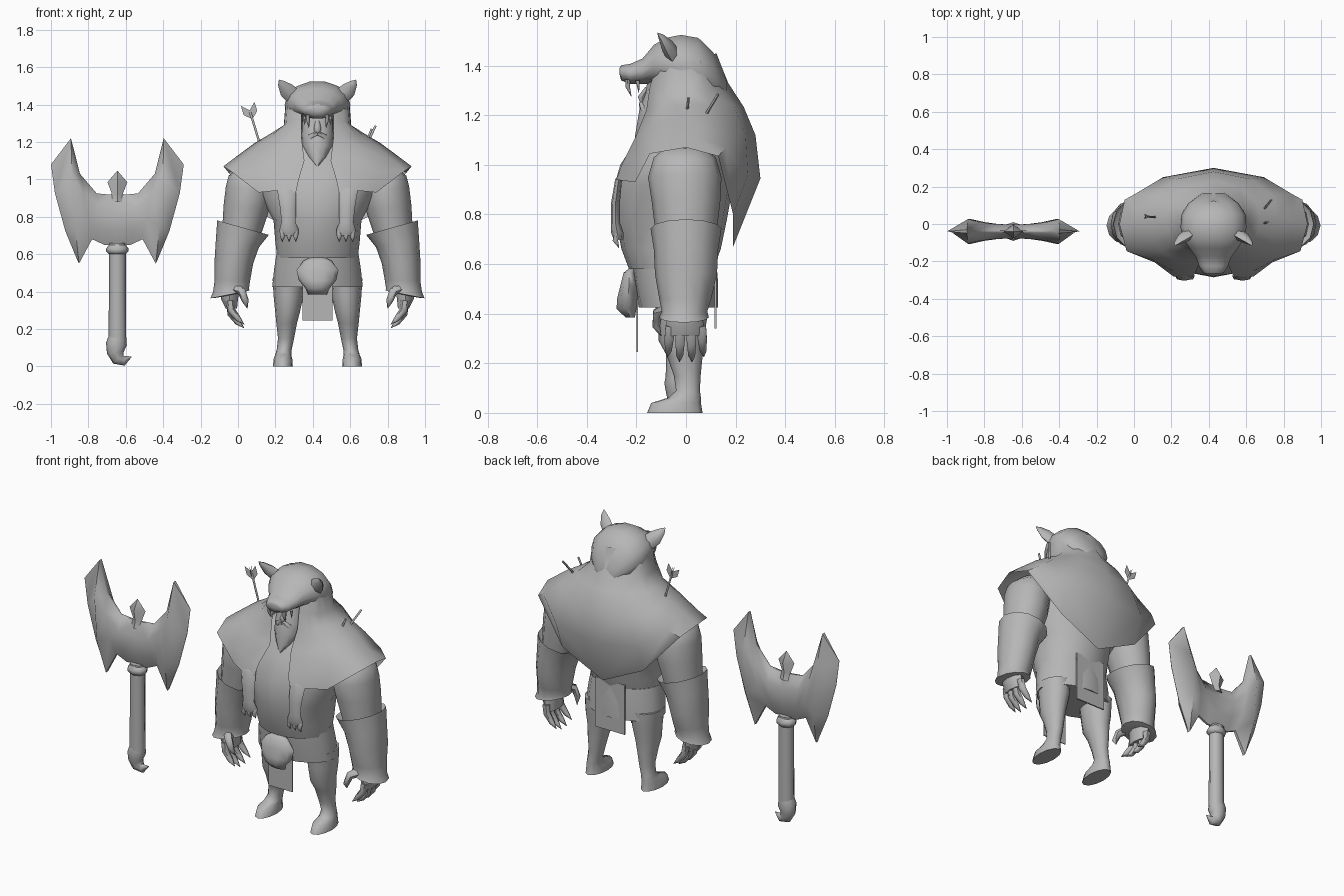
import bpy, bmesh, math
from mathutils import Vector

CX = 0.425                      # centre line of the figure
AX, AY = -0.645, -0.04          # centre line of the axe
grey = bpy.data.materials.new("plain_grey")
grey.diffuse_color = (0.47, 0.47, 0.47, 1)


def add(name, verts, faces, mirror=False, loc=(CX, 0, 0), fix=True):
    me = bpy.data.meshes.new(name)
    me.from_pydata([tuple(v) for v in verts], [], faces)
    if fix:
        bm = bmesh.new()
        bm.from_mesh(me)
        bmesh.ops.recalc_face_normals(bm, faces=bm.faces)
        bm.to_mesh(me)
        bm.free()
    me.materials.append(grey)
    ob = bpy.data.objects.new(name, me)
    ob.location = loc
    bpy.context.collection.objects.link(ob)
    if mirror:
        ob.modifiers.new("mirror", 'MIRROR')
    return ob


def loft(name, rings, cap=True, **kw):
    """Skin closed rings that share one point count."""
    n = len(rings[0])
    verts = [p for r in rings for p in r]
    faces = [(i * n + j, i * n + (j + 1) % n, (i + 1) * n + (j + 1) % n, (i + 1) * n + j)
             for i in range(len(rings) - 1) for j in range(n)]
    if cap:
        faces += [tuple(range(n)), tuple(range(len(verts) - n, len(verts)))]
    return add(name, verts, faces, **kw)


def column(name, rows, n=12, **kw):
    """Stack of ellipses: x, y, z, half width, half depth, optional sideways tilt."""
    rings = []
    for x, y, z, rx, ry, *t in rows:
        tilt = t[0] if t else 0
        ang = [2 * math.pi * k / n for k in range(n)]
        rings.append([(x + rx * math.cos(a), y + ry * math.sin(a), z + tilt * rx * math.cos(a)) for a in ang])
    return loft(name, rings, **kw)


def path(name, pts, n=6, flat=1.0, **kw):
    """Tapered tube through points: x, y, z, radius."""
    ps = [Vector(p[:3]) for p in pts]
    rings = []
    for i, p in enumerate(ps):
        d = (ps[min(i + 1, len(ps) - 1)] - ps[max(i - 1, 0)]).normalized()
        u = d.cross(Vector((0, 1, 0))).normalized()
        v = d.cross(u)
        r = pts[i][3]
        rings.append([p + u * r * math.cos(2 * math.pi * k / n) + v * r * flat * math.sin(2 * math.pi * k / n)
                      for k in range(n)])
    return loft(name, rings, **kw)


def box(name, x, y, z0, z1, t):
    loft(name, [[(-x, y - t, z), (x, y - t, z), (x, y + t, z), (-x, y + t, z)] for z in (z0, z1)])


# Torso, kilt and legs
column("torso", [(0, -.06, .58, .215, .17), (0, -.06, .66, .225, .2), (0, -.06, .78, .235, .225),
                 (0, -.045, .92, .31, .235), (0, -.02, 1.05, .34, .2), (0, 0, 1.15, .22, .16),
                 (0, 0, 1.23, .12, .12)], n=16)
column("kilt", [(0, -.05, .61, .218, .172), (0, -.04, .52, .232, .17), (0, -.03, .425, .242, .16)], n=16)
column("leg", [(.155, -.02, .47, .085, .11), (.155, -.015, .38, .08, .1), (.16, -.02, .29, .066, .09),
               (.165, -.005, .23, .055, .072), (.168, .005, .15, .043, .054), (.178, .008, .09, .04, .048),
               (.183, -.005, .062, .043, .065), (.185, -.04, .04, .05, .1), (.185, -.045, 0, .053, .112)],
       mirror=True)

# Arms, bracers and hands
column("upper_arm", [(.37, -.005, 1.075, .05, .07, -.2), (.37, -.005, 1.03, .105, .125, -.1),
                     (.365, -.005, .95, .125, .148, .1), (.38, 0, .85, .122, .138, .1),
                     (.41, 0, .7, .1, .12, .2)], mirror=True)
column("bracer", [(.40, 0, .72, .115, .12, .25), (.398, 0, .742, .138, .143, .28), (.428, 0, .66, .115, .13, .2),
                  (.447, 0, .56, .103, .125, .1), (.455, -.003, .46, .095, .105, 0), (.462, -.006, .41, .096, .092, -.1),
                  (.468, -.008, .385, .104, .1, -.2), (.465, -.008, .382, .07, .07, -.2)], mirror=True)
column("palm", [(.47, -.005, .43, .055, .07), (.47, -.005, .36, .045, .075), (.46, -.005, .31, .03, .075)],
       n=8, mirror=True)
for i, y in enumerate((-.062, -.022, .02, .06)):
    drop = .02 if i in (0, 3) else 0
    path("finger", [(.468, y, .35, .024), (.46, y * 1.1, .28 + drop, .021),
                    (.425, y * 1.15, .235 + drop, .016), (.392, y * 1.2, .205 + drop, .001)], mirror=True)
path("thumb", [(.445, -.06, .42, .028), (.405, -.115, .40, .023), (.385, -.12, .35, .018),
               (.375, -.1, .31, .001)], mirror=True)

# Fur cape: columns run from the front edge round to the middle of the back
cape = [
    [(.085, -.145, 1.32), (.085, -.16, 1.22), (.07, -.2, 1.1), (.10, -.265, 1.0), (.115, -.285, .93)],
    [(.14, -.125, 1.31), (.15, -.14, 1.22), (.18, -.2, 1.12), (.21, -.255, 1.01), (.215, -.28, .94)],
    [(.168, -.08, 1.3), (.2, -.1, 1.235), (.27, -.15, 1.15), (.33, -.19, 1.04), (.315, -.205, .93)],
    [(.178, -.02, 1.29), (.24, -.04, 1.24), (.33, -.08, 1.17), (.42, -.12, 1.09), (.465, -.145, 1.045)],
    [(.18, .03, 1.29), (.25, .04, 1.245), (.335, .04, 1.195), (.43, .02, 1.125), (.503, 0, 1.07)],
    [(.165, .08, 1.3), (.23, .11, 1.235), (.32, .15, 1.15), (.42, .16, 1.07), (.475, .13, 1.035)],
    [(.1, .13, 1.32), (.14, .195, 1.235), (.2, .24, 1.12), (.27, .25, .96), (.27, .19, .8)],
    [(0, .17, 1.33), (0, .232, 1.235), (0, .28, 1.12), (0, .3, .945), (0, .19, .67)]]
for c in cape:                  # collar row tucked up into the hood
    x, y, z = c[0]
    c.insert(0, (x * .95, y * .72, z + .12))
R = len(cape[0])
add("fur_cape", [p for c in cape for p in c],
    [(i * R + j, i * R + j + 1, (i + 1) * R + j + 1, (i + 1) * R + j)
     for i in range(len(cape) - 1) for j in range(R - 1)], mirror=True, fix=False)

# Paws hanging from the front of the cape
column("cape_paw", [(.16, -.25, .99, .045, .005), (.165, -.272, .94, .05, .014), (.157, -.285, .84, .042, .018),
                    (.155, -.285, .77, .038, .018), (.152, -.278, .73, .052, .025), (.152, -.272, .70, .045, .02)],
       n=8, mirror=True)
for k in (-1, 0, 1):
    path("paw_claw", [(.152 + .034 * k, -.275, .72, .016), (.152 + .036 * k, -.285, .695, .013),
                      (.152 + .036 * k, -.27, .665, .001)], mirror=True)

# Animal head hood: rings along y with lower and upper heights
hood = [(-.268, 1.365, 1.39, .03), (-.262, 1.34, 1.402, .055), (-.225, 1.325, 1.408, .078),
        (-.175, 1.325, 1.43, .095), (-.13, 1.325, 1.485, .13), (-.08, 1.3, 1.515, .162),
        (-.02, 1.27, 1.527, .176), (.05, 1.25, 1.515, .172), (.11, 1.25, 1.455, .135), (.165, 1.25, 1.34, .06)]
loft("hood_head", [[(w * math.cos(2 * math.pi * k / 14), y,
                     (a + b) / 2 + (b - a) / 2 * math.sin(2 * math.pi * k / 14)) for k in range(14)]
                   for y, a, b, w in hood])
path("hood_ear", [(.125, -.05, 1.44, .045), (.165, -.075, 1.478, .042), (.195, -.1, 1.515, .02),
                  (.205, -.115, 1.532, .002)], flat=.6, mirror=True)
path("hood_fang", [(.05, -.235, 1.345, .012), (.05, -.235, 1.315, .01), (.046, -.22, 1.275, .001)], mirror=True)
path("hood_tooth", [(.07, -.195, 1.34, .01), (.068, -.19, 1.29, .001)], mirror=True)

# Bearded face under the hood
column("face", [(0, -.09, 1.36, .08, .06), (0, -.09, 1.29, .082, .075), (0, -.1, 1.24, .085, .085),
                (0, -.12, 1.18, .082, .075), (0, -.155, 1.12, .05, .05), (0, -.205, 1.07, .004, .004)])
path("nose", [(0, -.155, 1.31, .012), (0, -.178, 1.27, .02), (0, -.17, 1.245, .012)])
path("moustache", [(0, -.178, 1.245, .014), (.035, -.17, 1.23, .016), (.06, -.15, 1.17, .002)], mirror=True)

# Waist cloths and the skull ornament
box("front_cloth", .079, -.197, .245, .46, .003)
box("back_cloth", .1, .118, .34, .64, .004)
column("belt_skull", [(0, -.215, .585, .035, .012), (0, -.228, .565, .075, .025), (0, -.23, .515, .112, .036),
                      (0, -.235, .46, .1, .045), (0, -.24, .42, .066, .042), (0, -.225, .385, .05, .02)], n=10)

# Arrows stuck in the cape
shafts = [((.065, .04, 1.36), (.135, .035, 1.13)), ((.735, .13, 1.285), (.68, .06, 1.17)),
          ((.715, .01, 1.27), (.675, .0, 1.17))]
for a, b in shafts:
    path("arrow_shaft", [(*a, .006), (*b, .006)], loc=(0, 0, 0))
s0, s1 = (Vector(p) for p in shafts[0])
up = (s0 - s1).normalized()
for side in (up.cross(Vector((0, 1, 0))), Vector((0, 1, 0))):
    w = side * (.038 if abs(side.y) < .5 else .01)
    o = s0 - up * .04
    add("arrow_feather", [o, o + up * .035 + w, o + up * .085 + w, o + up * .05, o + up * .085 - w,
                          o + up * .035 - w], [(0, 1, 2, 3), (0, 3, 4, 5)], loc=(0, 0, 0), fix=False)

# Axe blades: top x, top z, bottom x, bottom z, half thickness, outward bow
sections = [(0, .915, 0, .65, .036, 0), (.11, .925, .07, .65, .04, 0), (.2, 1.03, .135, .68, .05, 0),
            (.248, 1.22, .205, .55, .066, .01), (.355, 1.08, .215, .57, .001, .026)]
rings = []
for xt, zt, xb, zb, t, bow in sections:
    ring = []
    for f, s in ((0, .15), (.3, 1), (.7, 1), (1, .15)):
        ring.append((xt + (xb - xt) * f + bow * math.sin(math.pi * f), -t * s, zt + (zb - zt) * f))
    rings.append(ring + [(x, -y, z) for x, y, z in reversed(ring)])
loft("axe_blade", rings, cap=False, mirror=True, loc=(AX, AY, 0))

# Axe spike, handle, collar and hooked pommel
axe = dict(loc=(AX, AY, 0))
column("axe_spike", [(0, 0, .88, .06, .035), (0, 0, .925, .03, .022), (0, 0, .985, .053, .036),
                     (0, 0, 1.045, .002, .002)], n=4, **axe)
column("axe_handle", [(0, 0, .66, .045, .04), (0, 0, .4, .045, .04), (0, 0, .11, .048, .042)], n=8, **axe)
column("axe_collar", [(0, 0, .6, .045, .04), (0, 0, .615, .06, .05), (0, 0, .63, .06, .05),
                      (0, 0, .65, .045, .04)], n=8, **axe)
path("axe_pommel", [(0, 0, .16, .046), (-.005, 0, .12, .056), (-.01, 0, .075, .046), (.005, 0, .042, .038),
                    (.035, 0, .03, .026), (.075, 0, .052, .002)], n=8, flat=.85, **axe)

# Smooth shading with crisp edges
for ob in bpy.context.collection.objects:
    ob.select_set(True)
    bpy.context.view_layer.objects.active = ob
bpy.ops.object.shade_smooth_by_angle(angle=math.radians(60))
